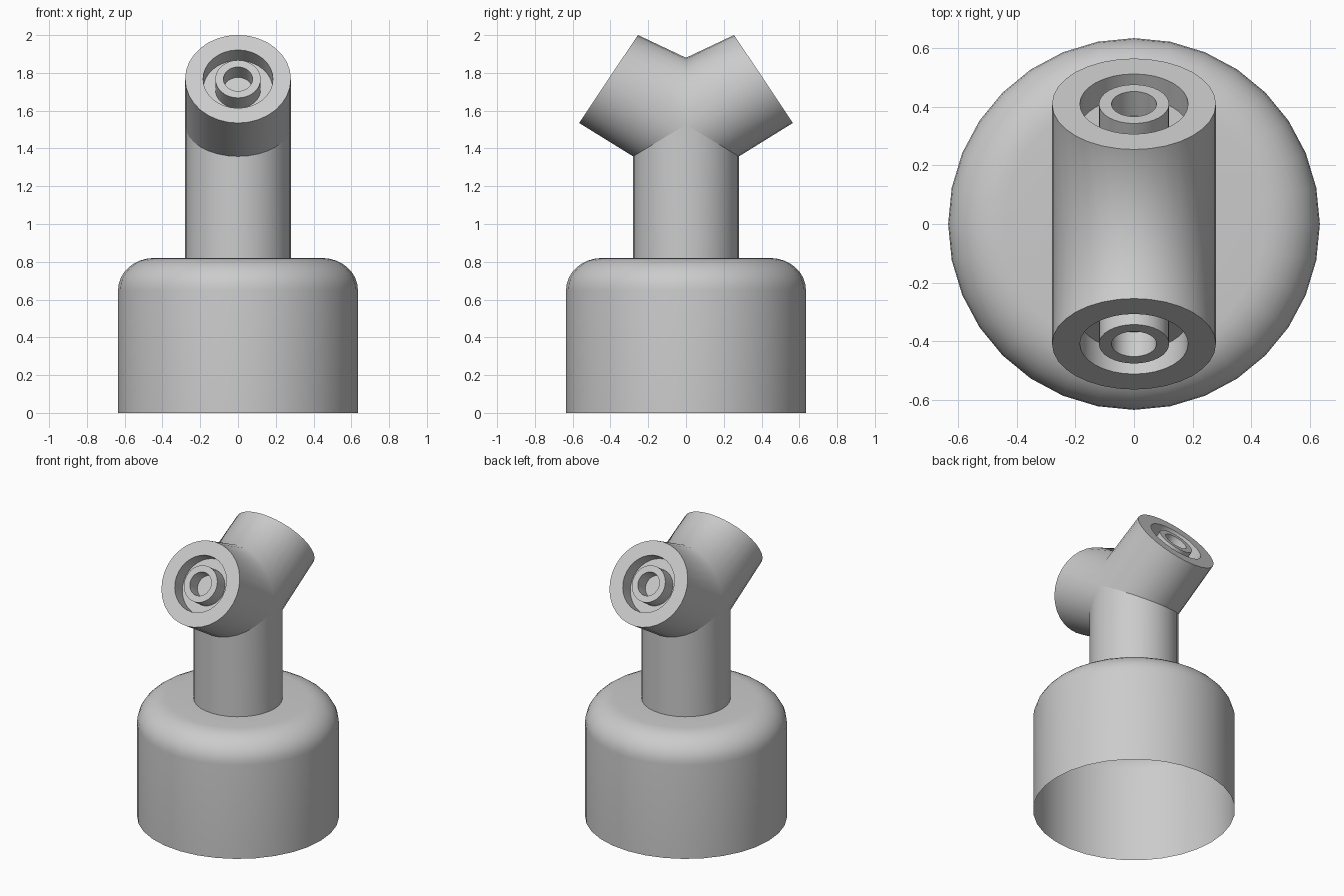
import bpy, bmesh, math
from mathutils import Vector

if "Cube" in bpy.data.objects:
    bpy.data.objects.remove(bpy.data.objects["Cube"])

N = 32
R = 0.28          # pipe radius
Z0 = 1.526        # height where the pipe axes meet
SLOPE = 0.6       # slope of the seam between neck and arms
ANGLES = [2 * math.pi * i / N for i in range(N)]


def loft(name, rings, cap_end=False):
    """Skin a list of point rings into one smooth-shaded object."""
    bm = bmesh.new()
    loops = [[bm.verts.new(p) for p in ring] for ring in rings]
    for a, b in zip(loops, loops[1:]):
        for i in range(N):
            j = (i + 1) % N
            bm.faces.new((a[i], a[j], b[j], b[i]))
    if cap_end:
        bm.faces.new(loops[-1])
    bmesh.ops.recalc_face_normals(bm, faces=bm.faces)
    mesh = bpy.data.meshes.new(name)
    bm.to_mesh(mesh)
    bm.free()
    obj = bpy.data.objects.new(name, mesh)
    bpy.context.collection.objects.link(obj)
    bpy.ops.object.select_all(action='DESELECT')
    obj.select_set(True)
    bpy.context.view_layer.objects.active = obj
    bpy.ops.object.shade_smooth_by_angle(angle=math.radians(30))
    return obj


def circle(r, z):
    return [(r * math.cos(t), r * math.sin(t), z) for t in ANGLES]


# Open-bottomed base with a rounded shoulder
profile = [(0.635, 0.0)]
for k in range(9):
    a = math.pi / 2 * k / 8
    profile.append((0.445 + 0.19 * math.cos(a), 0.65 + 0.17 * math.sin(a)))
profile.append((R, 0.82))
loft("base_cup", [circle(r, z) for r, z in profile])

# Neck, its top cut to meet the arms
neck_top = [(R * math.cos(t), R * math.sin(t), Z0 - SLOPE * abs(R * math.sin(t)))
            for t in ANGLES]
loft("neck", [circle(R, 0.82), neck_top])

# Arm start: upper half on the middle plane, lower half on the neck seam
start = []
for t in ANGLES:
    x, s = R * math.cos(t), math.sin(t)
    if s >= 0:
        start.append((x, 0.0, Z0 + 0.354 * s))
    else:
        start.append((x, -R * s, Z0 + SLOPE * R * s))

# Arm end: rim, ring-shaped recess and hollow centre boss
centre = Vector((0, 0.41, 1.7675))
axis = Vector((0, 0.832, 0.555))
up = Vector((0, -0.555, 0.832))
steps = [(R, 0), (0.185, 0), (0.185, 0.1), (0.12, 0.1),
         (0.12, 0), (0.077, 0), (0.077, 0.1)]
rings = [start]
for r, d in steps:
    c = centre - axis * d
    rings.append([c + Vector((r * math.cos(t), 0, 0)) + up * (r * math.sin(t))
                  for t in ANGLES])
arms = loft("arms", rings, cap_end=True)

# Second arm
mirror = arms.modifiers.new("mirror", 'MIRROR')
mirror.use_axis = (False, True, False)
mirror.merge_threshold = 0.0005
